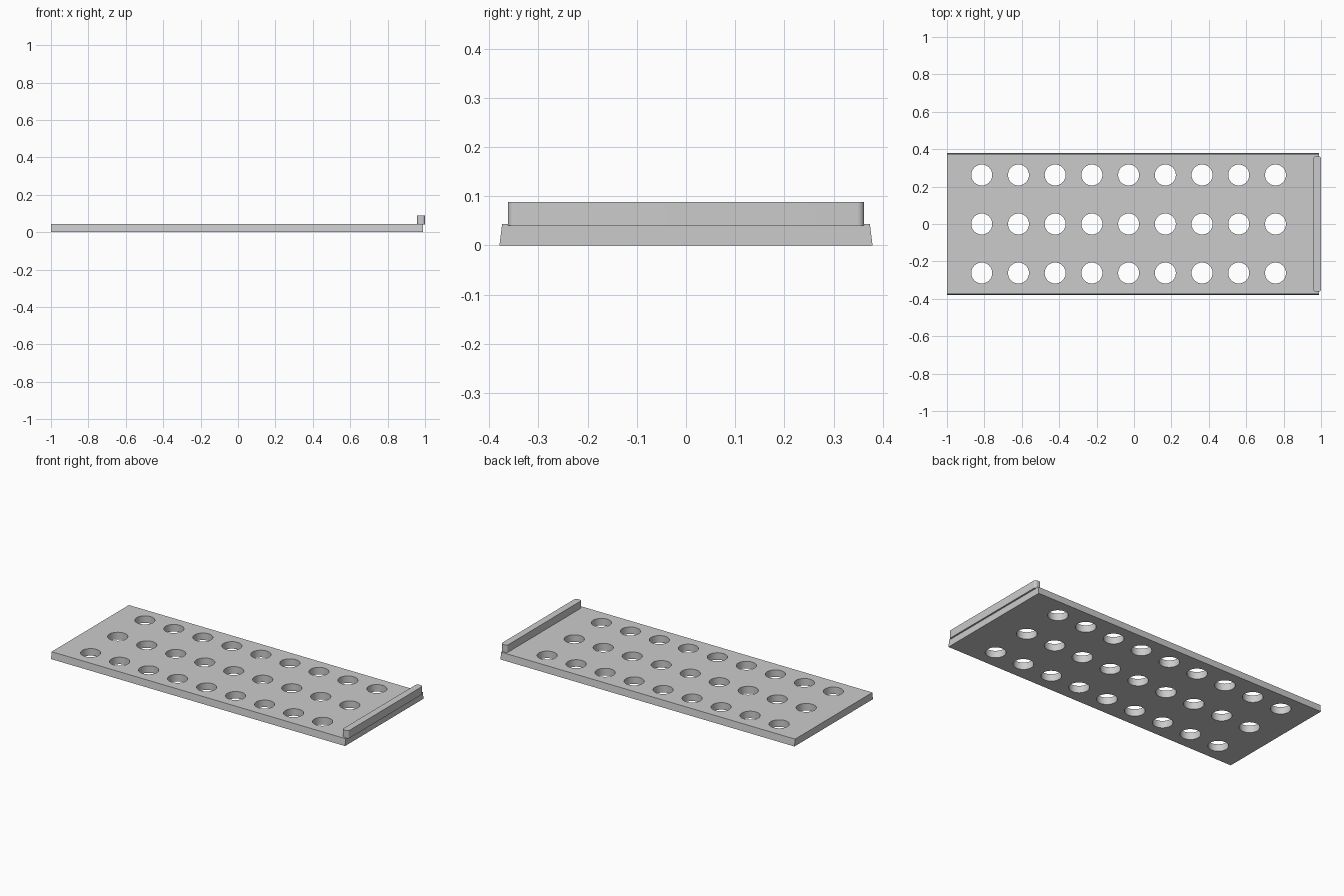
import bpy
import bmesh
import math
from mathutils import Matrix

default = bpy.data.objects.get("Cube")
if default:
    bpy.data.objects.remove(default, do_unlink=True)

# Single grey finish
grey = bpy.data.materials.new("plain grey")
grey.use_nodes = True
colour = (0.6, 0.6, 0.6, 1)
grey.diffuse_color = colour
grey.node_tree.nodes["Principled BSDF"].inputs["Base Color"].default_value = colour


def add_object(name, bm):
    mesh = bpy.data.meshes.new(name)
    bmesh.ops.recalc_face_normals(bm, faces=bm.faces)
    bm.to_mesh(mesh)
    bm.free()
    mesh.materials.append(grey)
    obj = bpy.data.objects.new(name, mesh)
    bpy.context.collection.objects.link(obj)
    return obj


def box(x0, x1, half_y, z0, z1):
    bm = bmesh.new()
    place = Matrix.Translation(((x0 + x1) / 2, 0, (z0 + z1) / 2))
    size = Matrix.Diagonal((x1 - x0, 2 * half_y, z1 - z0, 1))
    bmesh.ops.create_cube(bm, size=1, matrix=place @ size)
    return bm


def activate(obj):
    bpy.ops.object.select_all(action="DESELECT")
    obj.select_set(True)
    bpy.context.view_layer.objects.active = obj


def smooth(obj):
    activate(obj)
    bpy.ops.object.shade_smooth_by_angle(angle=math.radians(30))


# Base plate, its long sides leaning inward toward the top
TOP = 0.043
bm = box(-1, 0.99, 0.379, 0, TOP)
for v in bm.verts:
    if v.co.z > TOP / 2:
        v.co.y *= 0.986
plate = add_object("base_plate", bm)

# Grid of round through holes
bm = bmesh.new()
for col in range(9):
    for row in (-1, 0, 1):
        bmesh.ops.create_cone(
            bm, cap_ends=True, segments=48, radius1=0.056, radius2=0.056, depth=0.3,
            matrix=Matrix.Translation((-0.814 + col * 0.1963, row * 0.262, 0)))
cutter = add_object("hole_cutter", bm)
cutter.hide_render = True

cut = plate.modifiers.new("holes", "BOOLEAN")
cut.operation = "DIFFERENCE"
cut.solver = "EXACT"
cut.object = cutter
activate(plate)
bpy.ops.object.modifier_apply(modifier=cut.name)
bpy.data.objects.remove(cutter, do_unlink=True)
smooth(plate)

# Raised end lip with rounded upright corners, slightly overhanging the plate
bm = box(0.958, 1, 0.362, 0.04, 0.088)
uprights = [e for e in bm.edges if abs(e.verts[0].co.z - e.verts[1].co.z) > 0.01]
bmesh.ops.bevel(bm, geom=uprights, offset=0.014, segments=8, profile=0.5,
                affect="EDGES")
lip = add_object("end_lip", bm)
smooth(lip)
